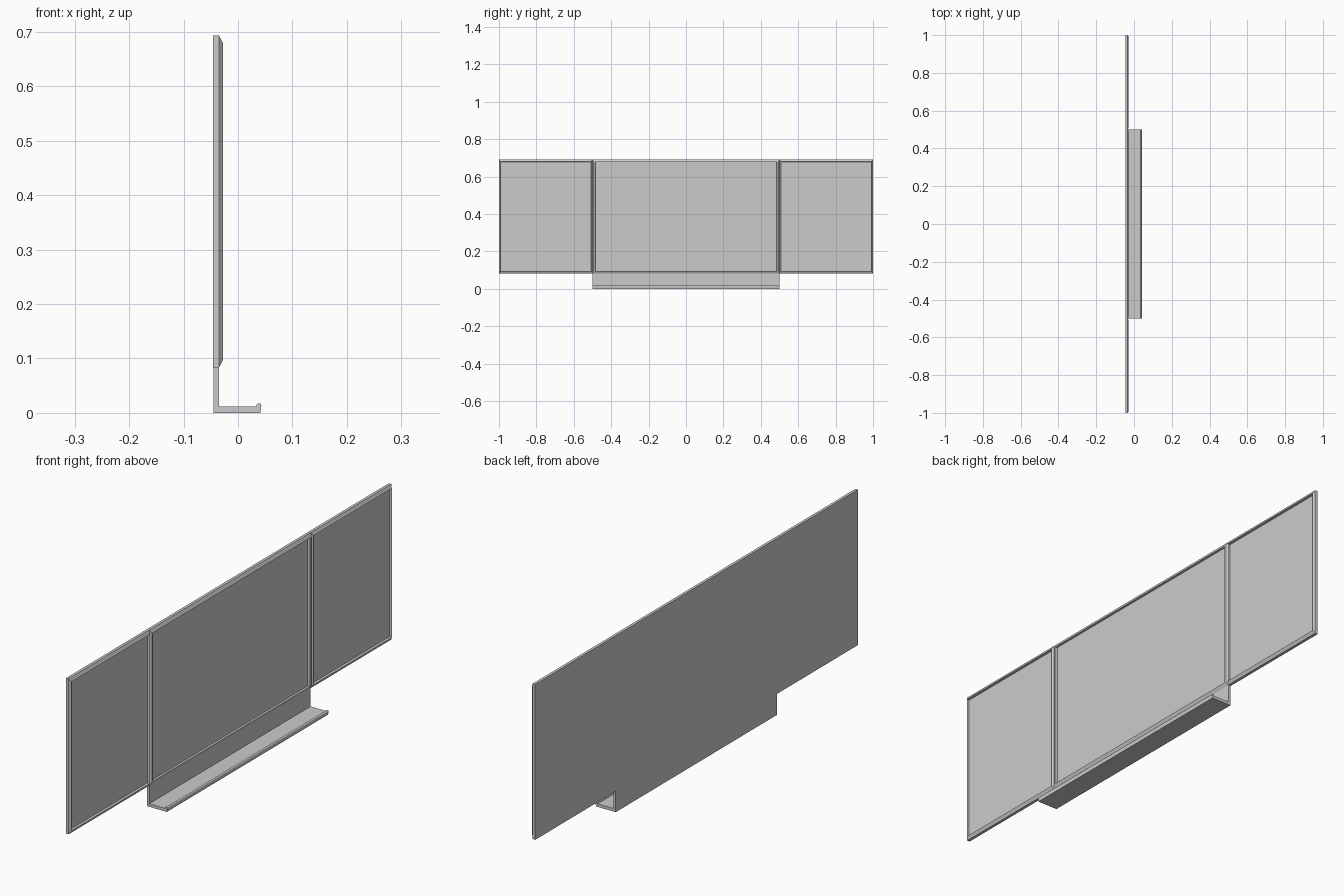
import bpy, math

if "Cube" in bpy.data.objects:
    bpy.data.objects.remove(bpy.data.objects["Cube"])

BACK, FACE, EDGE, PEAK = -0.046, -0.037, -0.035, -0.028
Z0, Z1 = 0.083, 0.693


def add_object(name, verts, faces):
    mesh = bpy.data.meshes.new(name)
    mesh.from_pydata(verts, [], faces)
    mesh.update()
    obj = bpy.data.objects.new(name, mesh)
    bpy.context.collection.objects.link(obj)
    return obj


def extrude_profile(name, profile, y0, y1):
    """Extrude a counter-clockwise x/z profile along y."""
    n = len(profile)
    verts = [(x, y, z) for y in (y0, y1) for x, z in profile]
    faces = [tuple(range(n)), tuple(reversed(range(n, 2 * n)))]
    faces += [(i, n + i, n + (i + 1) % n, (i + 1) % n) for i in range(n)]
    return add_object(name, verts, faces)


def mitred_frame(name, y0, y1, section):
    """Closed rectangular frame; section rows are (x, side inset, rail inset)."""
    verts = []
    for x, iy, iz in section:
        verts += [(x, y0 + iy, Z0 + iz), (x, y1 - iy, Z0 + iz),
                  (x, y1 - iy, Z1 - iz), (x, y0 + iy, Z1 - iz)]
    n = len(section)
    faces = []
    for r in range(n):
        a, b = 4 * r, 4 * ((r + 1) % n)
        for i in range(4):
            j = (i + 1) % 4
            faces.append((a + i, a + j, b + j, b + i))
    return add_object(name, verts, faces)


# Writing surface running behind all three panels
extrude_profile("board", [(BACK, Z0), (FACE, Z0), (FACE, Z1), (BACK, Z1)], -1, 1)

# Raised frames with sloping outer edges
wing = [(FACE, 0, 0), (EDGE, 0, 0), (PEAK, 0.007, 0.013), (FACE, 0.008, 0.014)]
centre = [(FACE, 0, 0), (EDGE, 0, 0), (PEAK, 0.006, 0.013),
          (PEAK, 0.014, 0.014), (FACE, 0.015, 0.014)]
mitred_frame("left_frame", -1, -0.5, wing)
mitred_frame("centre_frame", -0.5, 0.5, centre)
mitred_frame("right_frame", 0.5, 1, wing)

# Pen tray: L-shaped section with a rounded bead on the front lip
bead = [(0.0385 + 0.0045 * math.cos(math.radians(a)),
         0.0135 + 0.0045 * math.sin(math.radians(a))) for a in range(-30, 211, 30)]
tray = [(-0.045, 0), (0.041, 0)] + bead + [(0.033, 0.012), (EDGE, 0.012),
                                           (EDGE, Z0), (-0.045, Z0)]
extrude_profile("pen_tray", tray, -0.5, 0.5)
